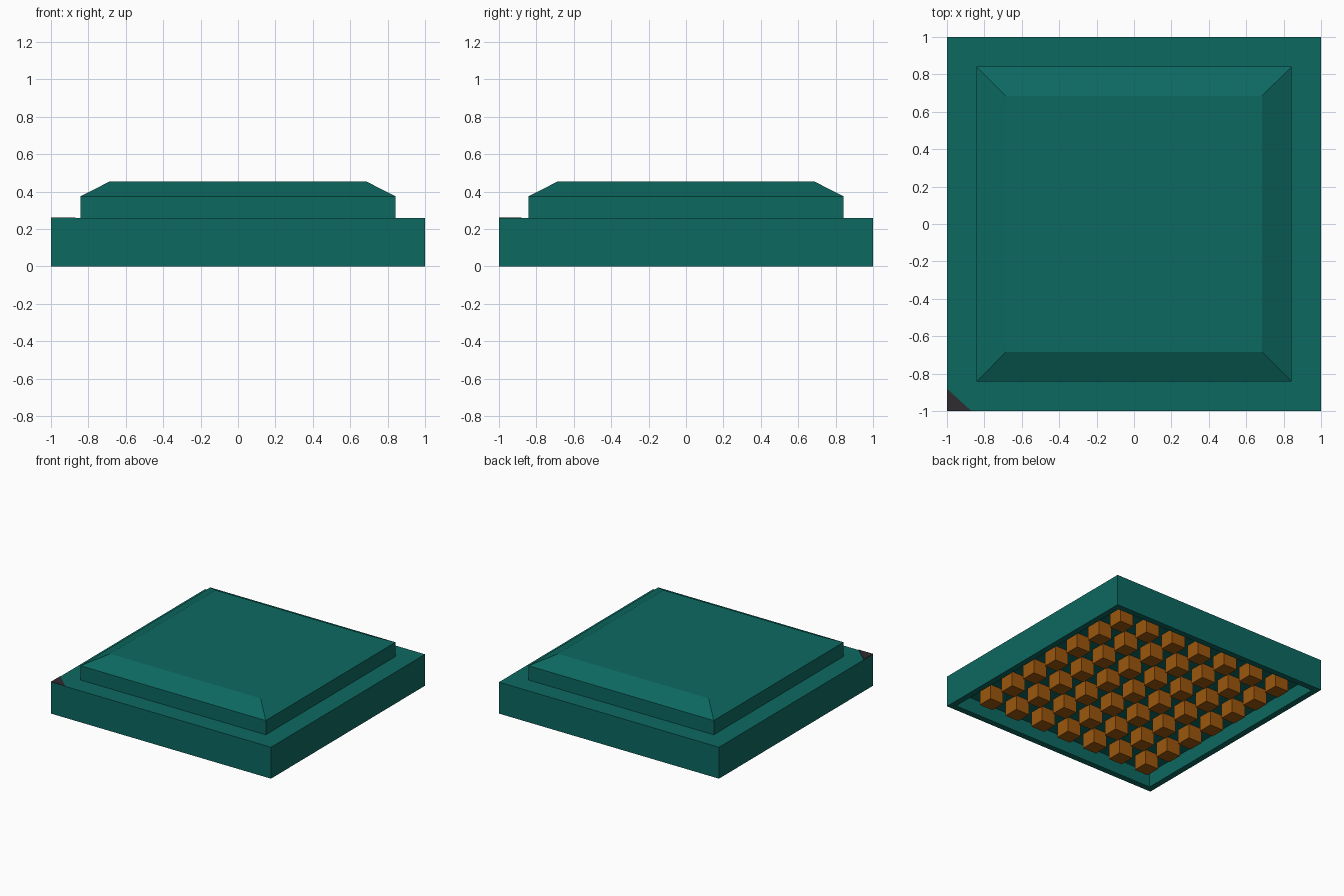
import bpy, bmesh

if "Cube" in bpy.data.objects:
    bpy.data.objects.remove(bpy.data.objects["Cube"])

def material(name, rgb):
    m = bpy.data.materials.new(name)
    m.diffuse_color = (*rgb, 1)
    m.use_nodes = True
    m.node_tree.nodes["Principled BSDF"].inputs["Base Color"].default_value = m.diffuse_color
    return m

TEAL = material("teal", (0.004, 0.14, 0.12))
COPPER = material("copper", (0.33, 0.095, 0.004))
DARK = material("dark", (0.03, 0.025, 0.03))

def finish(name, bm, mat):
    bmesh.ops.recalc_face_normals(bm, faces=bm.faces)
    mesh = bpy.data.meshes.new(name)
    bm.to_mesh(mesh)
    bm.free()
    mesh.materials.append(mat)
    ob = bpy.data.objects.new(name, mesh)
    bpy.context.collection.objects.link(ob)
    return ob

def square_loft(name, rings, mat):
    """Stack of square rings (half width, z), capped at both ends."""
    bm = bmesh.new()
    loops = [[bm.verts.new((sx * r, sy * r, z))
              for sx, sy in ((-1, -1), (1, -1), (1, 1), (-1, 1))]
             for r, z in rings]
    for a, b in zip(loops, loops[1:]):
        for i in range(4):
            j = (i + 1) % 4
            bm.faces.new((a[i], a[j], b[j], b[i]))
    bm.faces.new(loops[0])
    bm.faces.new(loops[-1])
    return finish(name, bm, mat)

BASE_TOP, CAVITY, RIM = 0.258, 0.122, 0.05

# Base: square block hollowed from below, leaving a thin rim
square_loft("base", [(1 - RIM, CAVITY), (1 - RIM, 0), (1, 0), (1, BASE_TOP)], TEAL)

# Lid with bevelled upper edge
square_loft("lid", [(0.842, BASE_TOP), (0.842, 0.375), (0.685, 0.455)], TEAL)

# Triangular corner marker on the base top
bm = bmesh.new()
tri = bm.faces.new([bm.verts.new((x, y, BASE_TOP - 0.002))
                    for x, y in ((-1, -1), (-0.87, -1), (-1, -0.88))])
ext = bmesh.ops.extrude_face_region(bm, geom=[tri], use_keep_orig=True)
for v in ext["geom"]:
    if isinstance(v, bmesh.types.BMVert):
        v.co.z += 0.006
finish("corner_marker", bm, DARK)

# Grid of contact cubes under the base
N, PITCH, SIZE = 7, 0.254, 0.125
bm = bmesh.new()
for i in range(N):
    for j in range(N):
        cube = bmesh.ops.create_cube(bm, size=SIZE)["verts"]
        bmesh.ops.translate(bm, verts=cube, vec=(
            (i - (N - 1) / 2) * PITCH, (j - (N - 1) / 2) * PITCH, SIZE / 2))
finish("contacts", bm, COPPER)
